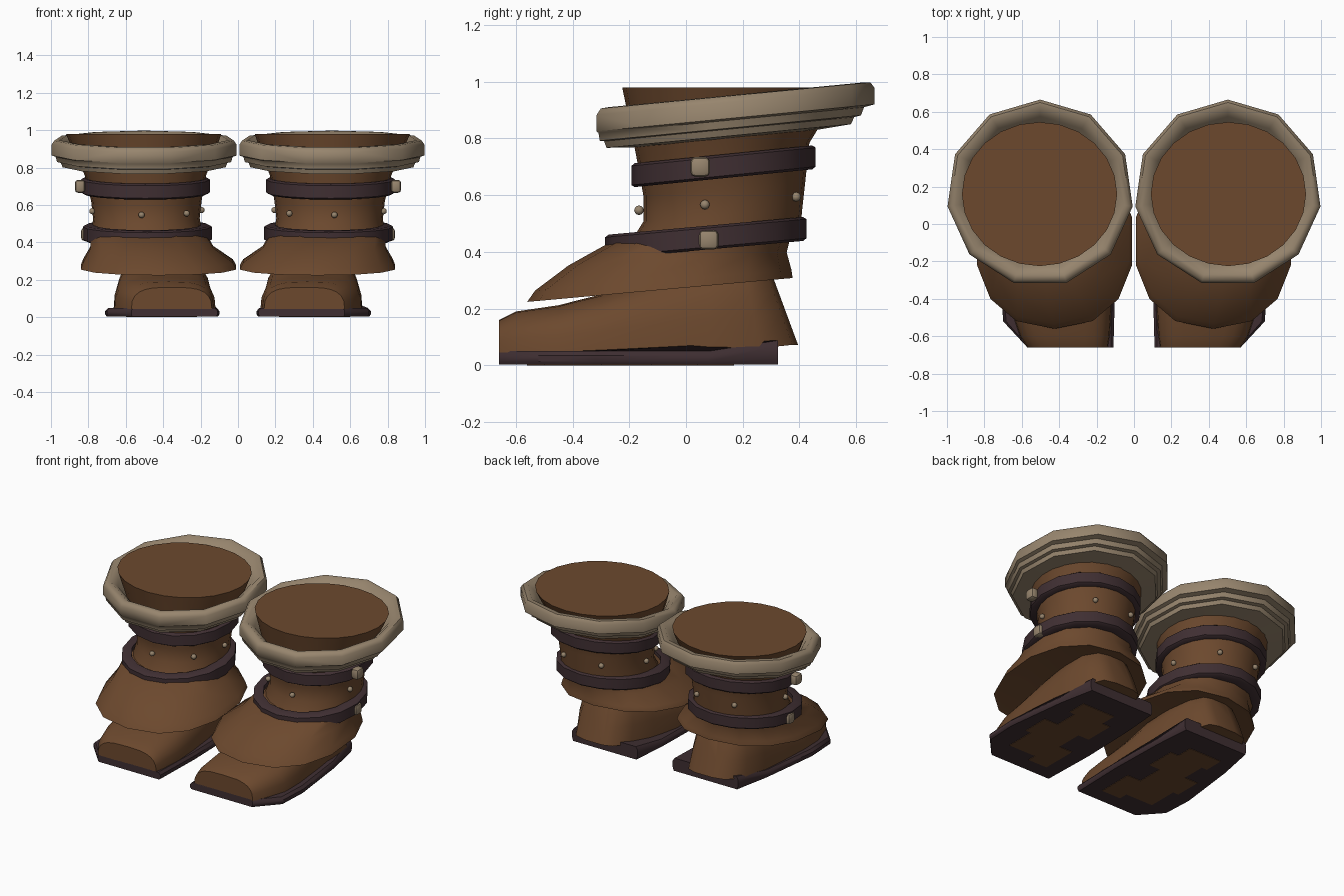
import bpy, bmesh, math
from mathutils import Vector, Matrix

if "Cube" in bpy.data.objects:
    bpy.data.objects.remove(bpy.data.objects["Cube"])


def material(name, rgb):
    m = bpy.data.materials.new(name)
    m.diffuse_color = (*rgb, 1)
    m.use_nodes = True
    m.node_tree.nodes["Principled BSDF"].inputs["Base Color"].default_value = m.diffuse_color
    return m


LEATHER = material("brown leather", (0.150, 0.066, 0.027))
DARK = material("dark leather", (0.050, 0.028, 0.032))
FUR = material("beige trim", (0.310, 0.235, 0.155))


def finish(name, bm, mat, angle=40):
    """Make a smooth-shaded object for one boot and mirror it for the other."""
    bmesh.ops.recalc_face_normals(bm, faces=bm.faces)
    me = bpy.data.meshes.new(name)
    bm.to_mesh(me)
    bm.free()
    me.materials.append(mat)
    me.shade_smooth()
    me.set_sharp_from_angle(angle=math.radians(angle))
    ob = bpy.data.objects.new(name, me)
    bpy.context.collection.objects.link(ob)
    mod = ob.modifiers.new("other_boot", 'MIRROR')
    mod.use_mirror_merge = False
    return ob


def loft(name, rings, mat, closed=False, angle=40):
    """Skin a list of point loops; closed joins last to first, else caps."""
    bm = bmesh.new()
    loops = [[bm.verts.new(p) for p in r] for r in rings]
    n = len(loops[0])
    pairs = list(zip(loops, loops[1:])) + ([(loops[-1], loops[0])] if closed else [])
    for a, b in pairs:
        for i in range(n):
            j = (i + 1) % n
            bm.faces.new((a[i], a[j], b[j], b[i]))
    if not closed:
        bm.faces.new(loops[0])
        bm.faces.new(loops[-1])
    return finish(name, bm, mat, angle)


def spow(v, p):
    return math.copysign(abs(v) ** p, v)


def oval(cx, cy, rx, ry, z, slope=0.0, n=24, p=1.0):
    """Horizontal oval whose height rises to the back by slope."""
    pts = []
    for i in range(n):
        t = math.pi / 2 + math.tau * i / n
        y = ry * spow(math.sin(t), p)
        pts.append((cx + rx * spow(math.cos(t), p), cy + y, z + slope * y))
    return pts


# Shaft with flared, filled top
loft("shaft", [oval(*r) for r in (
    (0.485, 0.09, 0.30, 0.31, 0.42, 0.08),
    (0.490, 0.13, 0.285, 0.28, 0.53, 0.08),
    (0.490, 0.135, 0.295, 0.285, 0.62, 0.08),
    (0.495, 0.13, 0.325, 0.305, 0.76, 0.08),
    (0.500, 0.155, 0.385, 0.36, 0.90, 0.04),
    (0.505, 0.160, 0.415, 0.385, 0.98, 0.0))], LEATHER)

# Stepped cuff around the top
cuff = [(0.165, 0.41, 0.915), (0.165, 0.455, 0.953), (0.165, 0.485, 0.951),
        (0.165, 0.500, 0.930), (0.165, 0.500, 0.872), (0.150, 0.478, 0.864),
        (0.147, 0.470, 0.836), (0.143, 0.450, 0.832), (0.142, 0.440, 0.808),
        (0.140, 0.330, 0.800)]
loft("cuff", [oval(0.502, cy, r, r, z, 0.097, 11) for cy, r, z in cuff],
     FUR, closed=True, angle=50)


# Straps around the shaft
def strap(name, cx, cy, rx, ry, z, h, slope):
    prof = [(-0.06, -h), (-0.012, -h), (0, -h * 0.8), (0, h * 0.8),
            (-0.012, h), (-0.06, h)]
    loft(name, [oval(cx, cy, rx + d, ry + d, z + dz, slope, 16) for d, dz in prof],
         DARK, closed=True, angle=50)


strap("upper_strap", 0.495, 0.132, 0.345, 0.325, 0.702, 0.042, 0.1)
strap("lower_strap", 0.485, 0.070, 0.345, 0.355, 0.450, 0.042, 0.09)

# Wide ankle skirt
loft("ankle_skirt", [oval(*r, 14, 0.88) for r in (
    (0.425, -0.10, 0.400, 0.440, 0.272, 0.09),
    (0.425, -0.092, 0.425, 0.468, 0.266, 0.09),
    (0.428, -0.080, 0.410, 0.452, 0.300, 0.08),
    (0.460, -0.030, 0.335, 0.385, 0.375, 0.06),
    (0.485, 0.060, 0.310, 0.315, 0.460, 0.06))], LEATHER)

# Foot, skinned from toe to heel: y, x min, x max, top height, heel slant
stations = [(-0.66, 0.14, 0.57, 0.160, 0), (-0.60, 0.13, 0.61, 0.190, 0),
            (-0.45, 0.12, 0.66, 0.212, 0), (-0.30, 0.13, 0.665, 0.25, 0),
            (-0.10, 0.14, 0.655, 0.32, 0), (0.08, 0.18, 0.64, 0.37, 0),
            (0.20, 0.22, 0.62, 0.38, 0.06), (0.265, 0.28, 0.55, 0.38, 0.11),
            (0.285, 0.34, 0.47, 0.37, 0.11)]
sections = []
for y, x0, x1, top, slant in stations:
    ring = []
    for i in range(13):
        t = math.pi * i / 12
        f = abs(math.sin(t)) ** 0.75 if 0 < i < 12 else 0
        ring.append(((x0 + x1) / 2 + (x1 - x0) / 2 * spow(math.cos(t), 0.6),
                     y + slant * (1 - f), 0.045 + slant * 0.25 + (top - 0.045 - slant * 0.25) * f))
    sections.append(ring)
loft("foot", sections, LEATHER, angle=50)

# Sole, thicker at the heel
outline = [(0.11, -0.66), (0.57, -0.66), (0.70, -0.52), (0.71, -0.32),
           (0.66, 0.08), (0.61, 0.325), (0.13, 0.325), (0.11, 0.08), (0.10, -0.30)]


def sole_ring(z, inset, lift):
    return [(0.39 + (x - 0.39) * (1 - inset), y,
             z + lift * max(0.0, (y - 0.08) / 0.245)) for x, y in outline]


loft("sole", [sole_ring(0.003, 0.03, 0), sole_ring(0.014, 0, 0.01),
              sole_ring(0.034, 0, 0.035), sole_ring(0.050, 0.05, 0.038)], DARK)

# Ragged leather patch under the sole
patch = [(0.22, -0.56), (0.36, -0.56), (0.36, -0.50), (0.56, -0.50),
         (0.56, -0.30), (0.60, -0.30), (0.60, -0.12), (0.50, -0.12),
         (0.50, 0.04), (0.54, 0.04), (0.54, 0.17), (0.30, 0.17),
         (0.30, 0.06), (0.24, 0.06), (0.24, -0.14), (0.32, -0.14),
         (0.32, -0.32), (0.22, -0.32)]
loft("sole_patch", [[(x, y, z) for x, y in patch] for z in (0.0, 0.004)], LEATHER)

# Small round studs between the straps
bm = bmesh.new()
for deg in (-137, -85, -12, 62, 118, 178):
    a = math.radians(deg)
    y = 0.295 * math.sin(a)
    p = Vector((0.49 + 0.295 * math.cos(a), 0.128 + y, 0.572 + 0.085 * y))
    bmesh.ops.create_icosphere(bm, subdivisions=2, radius=0.017,
                               matrix=Matrix.Translation(p))
finish("studs", bm, FUR)

# Blocky knobs on the outer side of each strap
for name, p in (("upper_knob", (0.845, 0.05, 0.70)), ("lower_knob", (0.812, 0.08, 0.443))):
    bm = bmesh.new()
    bmesh.ops.create_cube(bm, size=1, matrix=Matrix.Translation(p) @
                          Matrix.Diagonal((0.055, 0.07, 0.07, 1)))
    bmesh.ops.bevel(bm, geom=bm.edges[:], offset=0.018, segments=2,
                    profile=0.5, affect='EDGES')
    finish(name, bm, FUR, 30)
